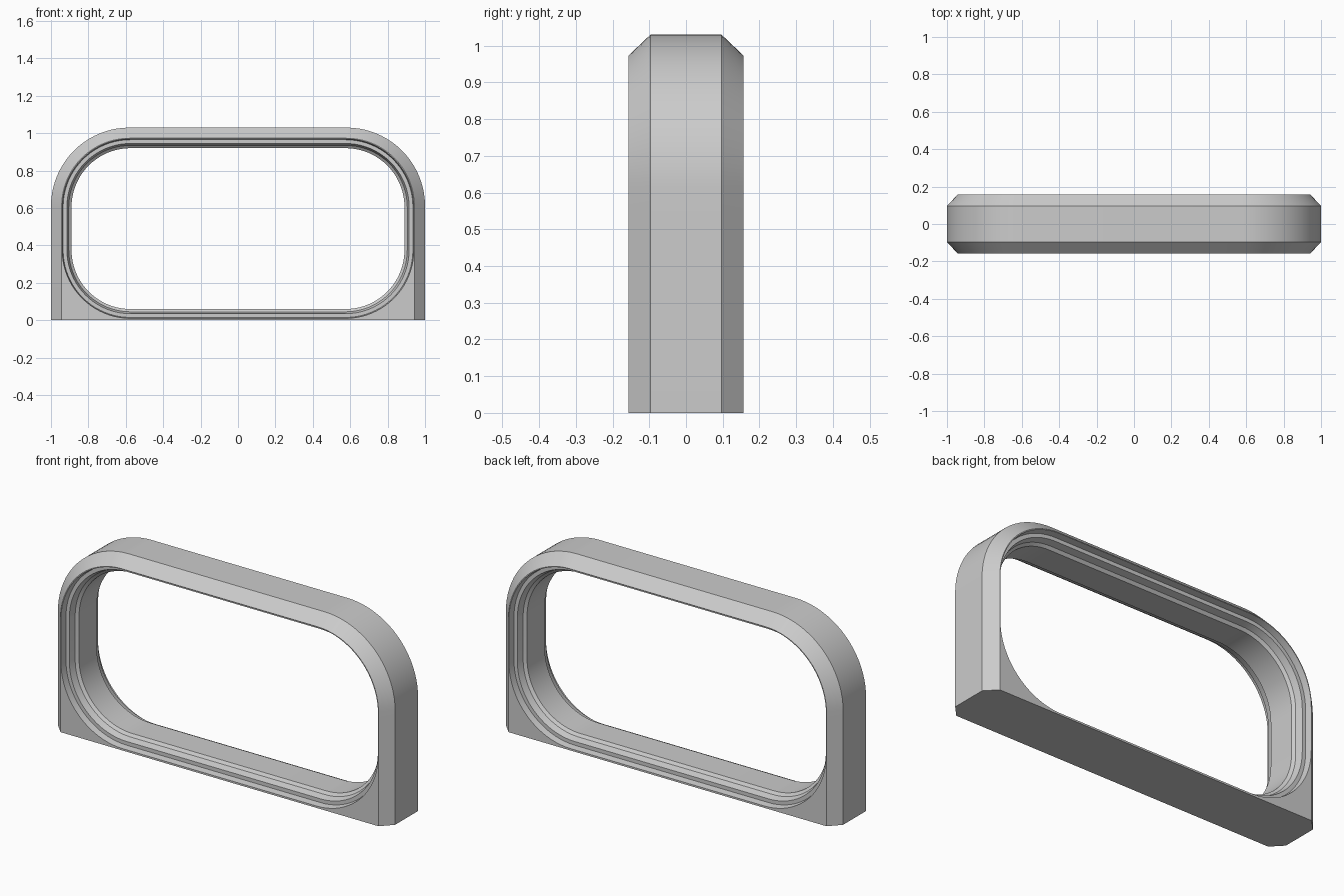
import bpy, bmesh
from math import sin, cos, pi

if "Cube" in bpy.data.objects:
    bpy.data.objects.remove(bpy.data.objects["Cube"])

SEG = 20  # segments per rounded corner


def ring(hx, z0, z1, r_top, r_bottom, y):
    """Rounded rectangle in the XZ plane, always with the same point count."""
    corners = [(hx - r_top, z1 - r_top, r_top, 0),
               (-hx + r_top, z1 - r_top, r_top, 1),
               (-hx + r_bottom, z0 + r_bottom, r_bottom, 2),
               (hx - r_bottom, z0 + r_bottom, r_bottom, 3)]
    pts = []
    for cx, cz, r, quarter in corners:
        for i in range(SEG + 1):
            a = (quarter + i / SEG) * pi / 2
            pts.append((cx + r * cos(a), y, cz + r * sin(a)))
    return pts


def outer(inset, y):
    return ring(1 - inset, 0, 1.03 - inset, 0.42 - inset, 0, y)


def opening(d, y):
    return ring(0.89 + d, 0.06 - d, 0.92 + d, 0.315 + d, 0.315 + d, y)


# Cross-section: chamfered outside, stepped moulding inside, mirrored in y
half = [(outer, 0, 0.097), (outer, 0.057, 0.157),
        (opening, 0.05, 0.157), (opening, 0.045, 0.122),
        (opening, 0.025, 0.122), (opening, 0.015, 0.087),
        (opening, 0, 0.075)]
rings = [f(d, -y) for f, d, y in half] + [f(d, y) for f, d, y in reversed(half)]

# Skin the sections into one closed frame
bm = bmesh.new()
loops = [[bm.verts.new(p) for p in r] for r in rings]
n = len(loops[0])
for k, a in enumerate(loops):
    b = loops[(k + 1) % len(loops)]
    for i in range(n):
        j = (i + 1) % n
        bm.faces.new((a[i], a[j], b[j], b[i]))
bmesh.ops.remove_doubles(bm, verts=bm.verts, dist=1e-5)
bmesh.ops.recalc_face_normals(bm, faces=bm.faces)
mesh = bpy.data.meshes.new("window_frame")
bm.to_mesh(mesh)
bm.free()

frame = bpy.data.objects.new("window_frame", mesh)
bpy.context.collection.objects.link(frame)
bpy.context.view_layer.objects.active = frame
frame.select_set(True)
bpy.ops.object.shade_smooth_by_angle(angle=0.26)
